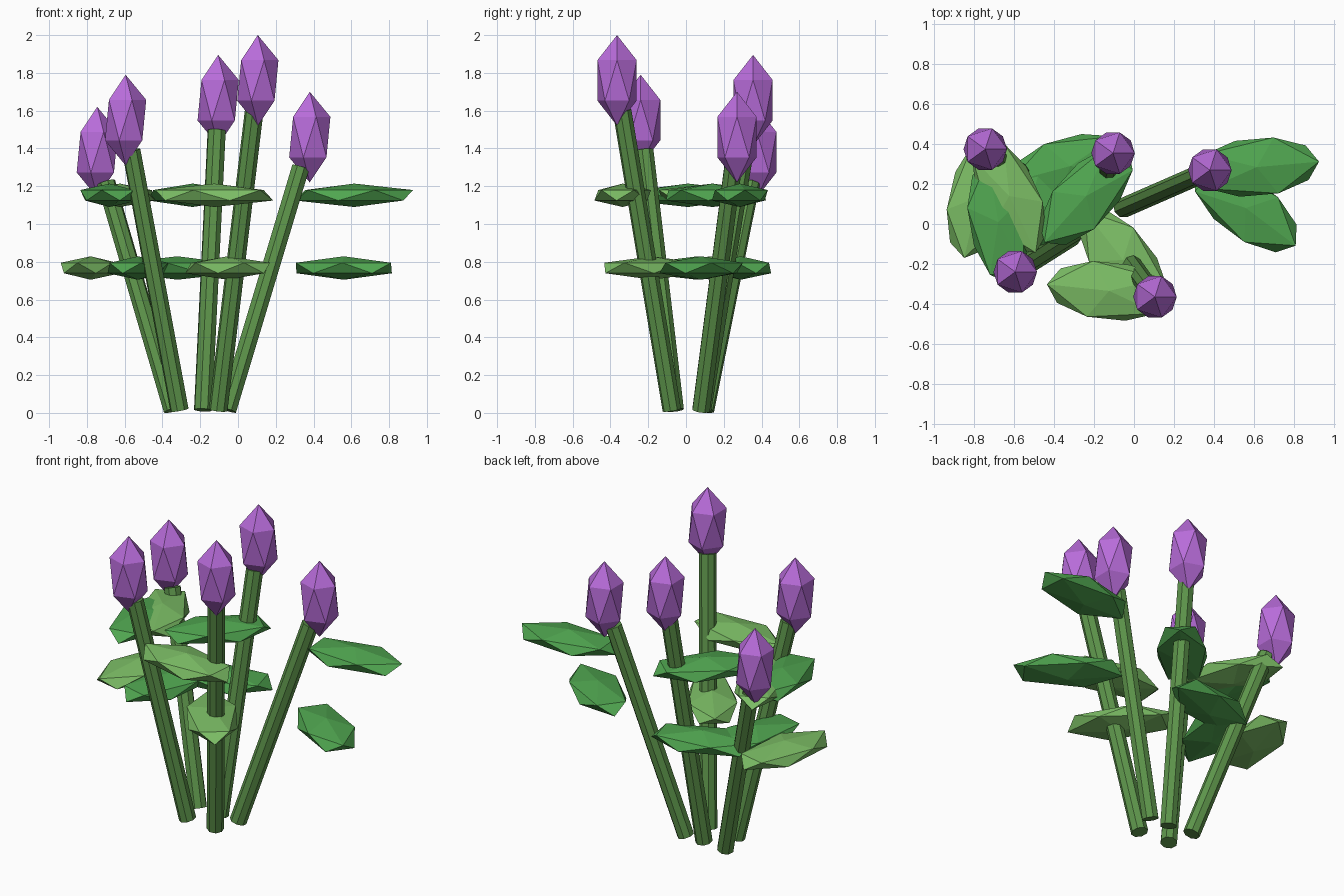
import bpy
from math import radians
from mathutils import Vector

if "Cube" in bpy.data.objects:
    bpy.data.objects.remove(bpy.data.objects["Cube"])


def material(name, rgb):
    m = bpy.data.materials.new(name)
    m.diffuse_color = (*rgb, 1)
    m.use_nodes = True
    m.node_tree.nodes["Principled BSDF"].inputs["Base Color"].default_value = m.diffuse_color
    return m


STEM = material("stem_green", (0.11, 0.30, 0.07))
DARK = material("leaf_green", (0.08, 0.38, 0.08))
LIGHT = material("light_leaf_green", (0.20, 0.51, 0.13))
BUD = material("petal_purple", (0.48, 0.15, 0.70))


def finish(name, mat):
    ob = bpy.context.object
    ob.name = name
    ob.data.materials.append(mat)
    return ob


def faceted_ball(name, centre, scale, mat, angle=0):
    bpy.ops.mesh.primitive_ico_sphere_add(
        subdivisions=1, radius=1, location=centre, rotation=(0, 0, radians(angle)))
    finish(name, mat).scale = scale


def stem(name, base, bud):
    # Aim at the bud centre, stopping just inside its lower tip
    base, bud = Vector(base), Vector(bud)
    axis = bud - base
    tip = base + axis * (axis.z - 0.16) / axis.z
    bpy.ops.mesh.primitive_cylinder_add(
        vertices=8, radius=0.05, depth=(tip - base).length, location=(base + tip) / 2)
    finish(name, STEM).rotation_euler = axis.to_track_quat('Z', 'Y').to_euler()


# Each flower: stem base, bud centre, leaf colour, upper leaf and lower leaf (x, y, angle)
flowers = [
    ((-0.105, -0.075), (0.105, -0.365, 1.76), LIGHT, (-0.125, -0.335, 174), (-0.055, -0.18, 128)),
    ((-0.31, -0.06), (-0.595, -0.24, 1.55), DARK, (-0.68, 0.01, 100), (-0.53, 0.06, 75)),
    ((-0.185, 0.085), (-0.105, 0.355, 1.655), DARK, (-0.24, 0.14, 228), (-0.32, 0.29, 195)),
    ((-0.055, 0.08), (0.38, 0.27, 1.46), DARK, (0.615, 0.285, 5), (0.56, 0.08, -37)),
    ((-0.345, 0.10), (-0.745, 0.375, 1.38), LIGHT, (-0.625, 0.14, -65), (-0.78, 0.135, -103)),
]

for i, (base, bud, green, upper, lower) in enumerate(flowers, 1):
    stem(f"stem_{i}", (*base, 0.015), bud)
    faceted_ball(f"bud_{i}", bud, (0.122, 0.122, 0.24), BUD)
    # Flat leaves in two tiers
    for tier, (x, y, a), z in (("upper", upper, 1.152), ("lower", lower, 0.767)):
        faceted_ball(f"{tier}_leaf_{i}", (x, y, z), (0.35, 0.165, 0.062), green, a)
